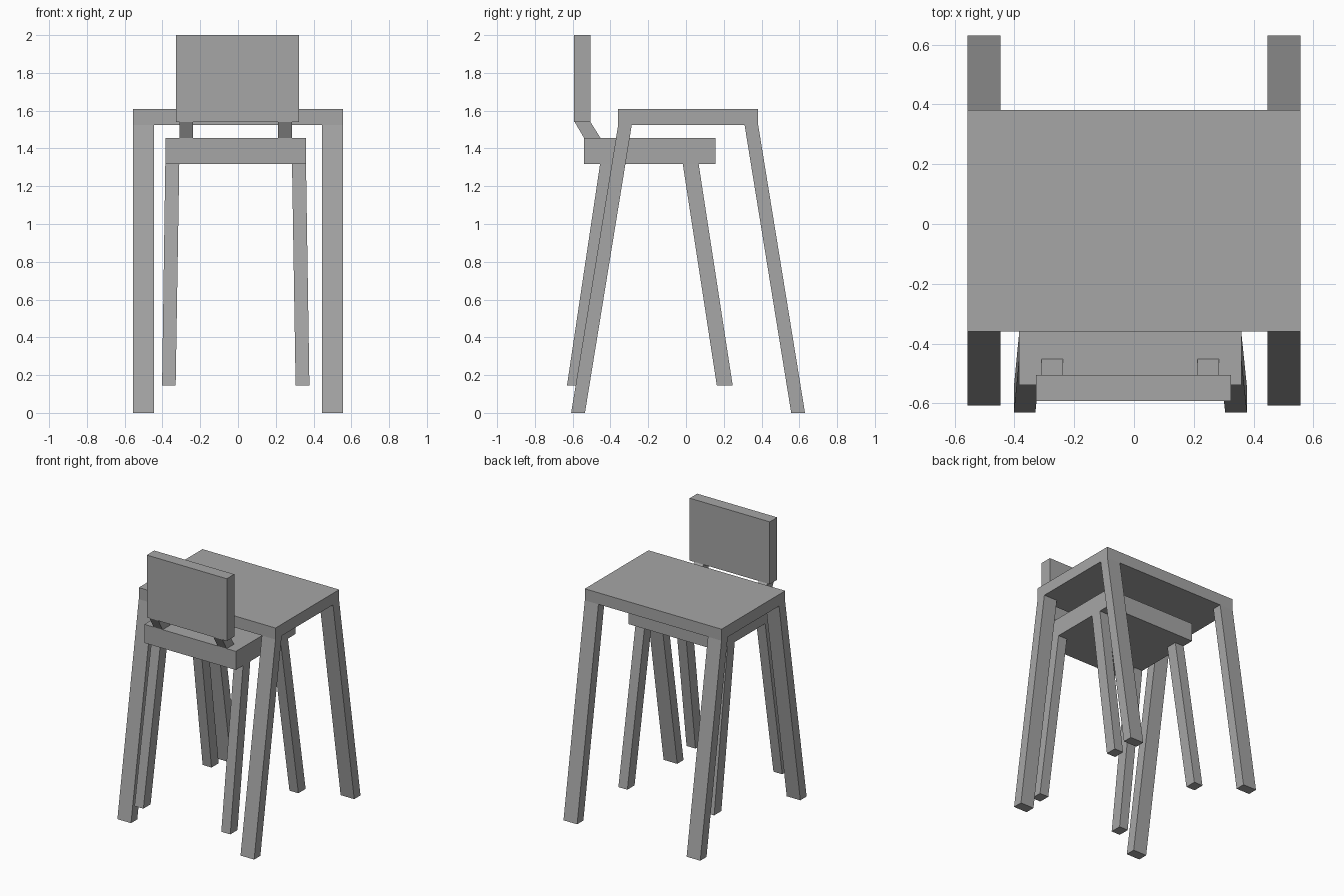
import bpy
import bmesh

cube = bpy.data.objects.get("Cube")
if cube:
    bpy.data.objects.remove(cube, do_unlink=True)

# One plain grey for all parts
grey = bpy.data.materials.new("plain grey")
grey.use_nodes = True
colour = (0.38, 0.38, 0.38, 1)
grey.diffuse_color = colour
grey.node_tree.nodes["Principled BSDF"].inputs["Base Color"].default_value = colour


def block(name, low, high, z0, z1):
    """Block between two level rectangles, each given as (x0, x1, y0, y1)."""
    bm = bmesh.new()
    rings = []
    for (x0, x1, y0, y1), z in ((low, z0), (high, z1)):
        corners = ((x0, y0), (x1, y0), (x1, y1), (x0, y1))
        rings.append([bm.verts.new((x, y, z)) for x, y in corners])
    bottom, top = rings
    bm.faces.new(bottom[::-1])
    bm.faces.new(top)
    for i in range(4):
        j = (i + 1) % 4
        bm.faces.new((bottom[i], bottom[j], top[j], top[i]))
    mesh = bpy.data.meshes.new(name)
    bm.to_mesh(mesh)
    bm.free()
    mesh.materials.append(grey)
    obj = bpy.data.objects.new(name, mesh)
    bpy.context.collection.objects.link(obj)
    return obj


# Table top
TABLE_UNDER, TABLE_TOP = 1.525, 1.61
top_rect = (-0.557, 0.557, -0.359, 0.382)
block("table_top", top_rect, top_rect, TABLE_UNDER, TABLE_TOP)

# Table legs, splayed to front and back
for side, x0, x1 in (("right", -0.557, -0.446), ("left", 0.446, 0.557)):
    block(f"table_front_leg_{side}", (x0, x1, -0.608, -0.535),
          (x0, x1, -0.359, -0.287), 0, TABLE_UNDER)
    block(f"table_back_leg_{side}", (x0, x1, 0.557, 0.63),
          (x0, x1, 0.31, 0.382), 0, TABLE_UNDER)

# Chair seat
SEAT_UNDER, SEAT_TOP, FOOT = 1.317, 1.454, 0.146
seat_rect = (-0.385, 0.36, -0.539, 0.157)
block("seat", seat_rect, seat_rect, SEAT_UNDER, SEAT_TOP)

# Chair legs, splayed outwards
for side, feet, tops in (("right", (-0.402, -0.33), (-0.385, -0.311)),
                         ("left", (0.305, 0.378), (0.286, 0.36))):
    block(f"chair_front_leg_{side}", (*feet, -0.63, -0.546),
          (*tops, -0.455, -0.371), FOOT, SEAT_UNDER)
    block(f"chair_back_leg_{side}", (*feet, 0.163, 0.247),
          (*tops, -0.017, 0.067), FOOT, SEAT_UNDER)

# Backrest panel on two leaning struts
BACK_UNDER = 1.541
back_rect = (-0.328, 0.324, -0.593, -0.506)
block("backrest", back_rect, back_rect, BACK_UNDER, 2.0)
for side, x0, x1 in (("right", -0.309, -0.237), ("left", 0.212, 0.285)):
    block(f"backrest_strut_{side}", (x0, x1, -0.539, -0.452),
          (x0, x1, -0.59, -0.506), SEAT_TOP, BACK_UNDER)
